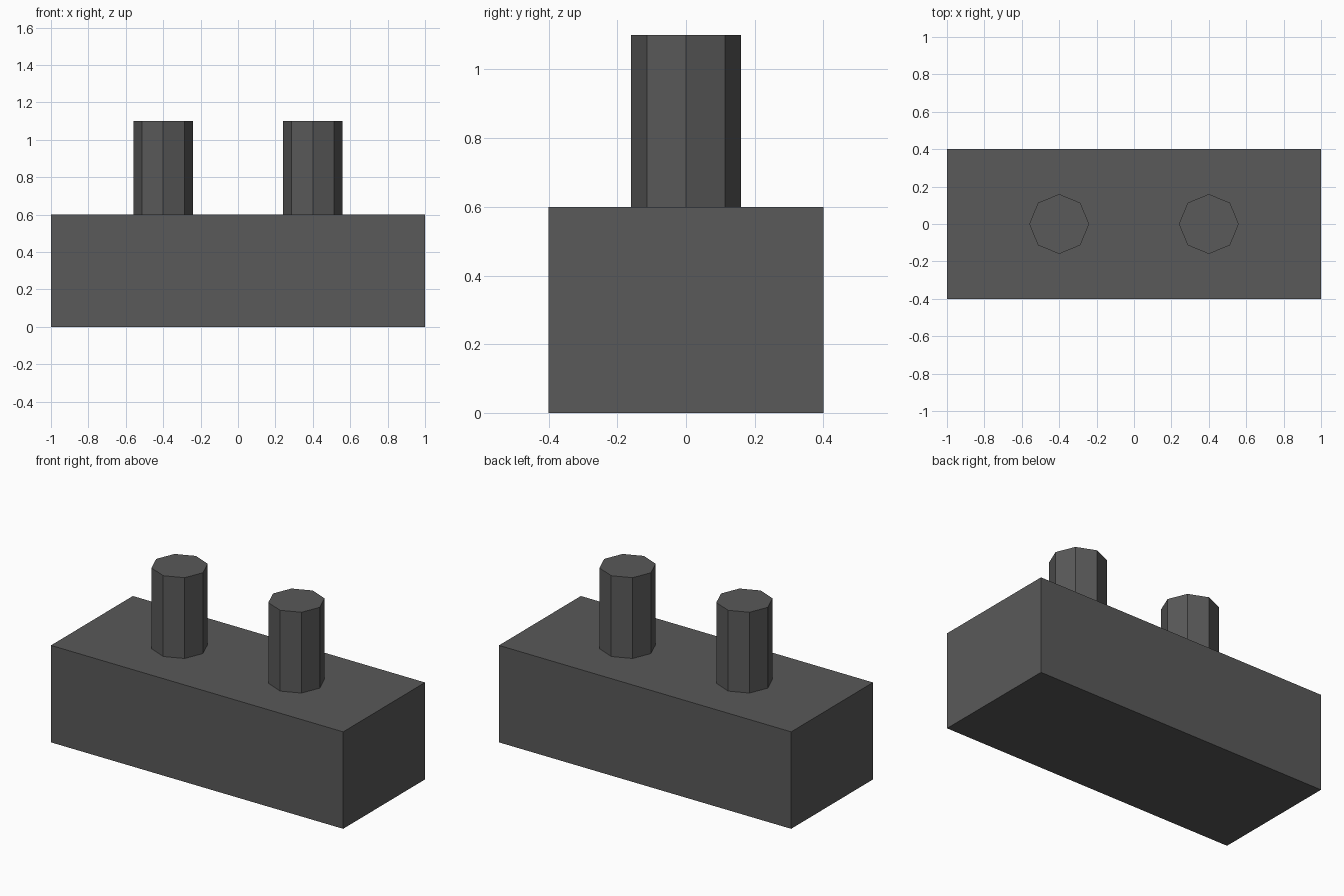
import bpy

if "Cube" in bpy.data.objects:
    bpy.data.objects.remove(bpy.data.objects["Cube"])

dark_grey = bpy.data.materials.new("dark_grey")
dark_grey.diffuse_color = (0.1, 0.1, 0.1, 1)
dark_grey.use_nodes = True
dark_grey.node_tree.nodes["Principled BSDF"].inputs["Base Color"].default_value = dark_grey.diffuse_color

BASE_HEIGHT = 0.6
PEG_HEIGHT = 0.5


def finish(name):
    obj = bpy.context.object
    obj.name = name
    obj.data.materials.append(dark_grey)
    return obj


# Rectangular base block
bpy.ops.mesh.primitive_cube_add(size=1, location=(0, 0, BASE_HEIGHT / 2))
base = finish("base_block")
base.scale = (2.0, 0.8, BASE_HEIGHT)

# Two octagonal pegs standing on the block
for side, x in (("left", -0.4), ("right", 0.4)):
    bpy.ops.mesh.primitive_cylinder_add(
        vertices=8, radius=0.16, depth=PEG_HEIGHT,
        location=(x, 0, BASE_HEIGHT + PEG_HEIGHT / 2))
    finish(side + "_peg")
